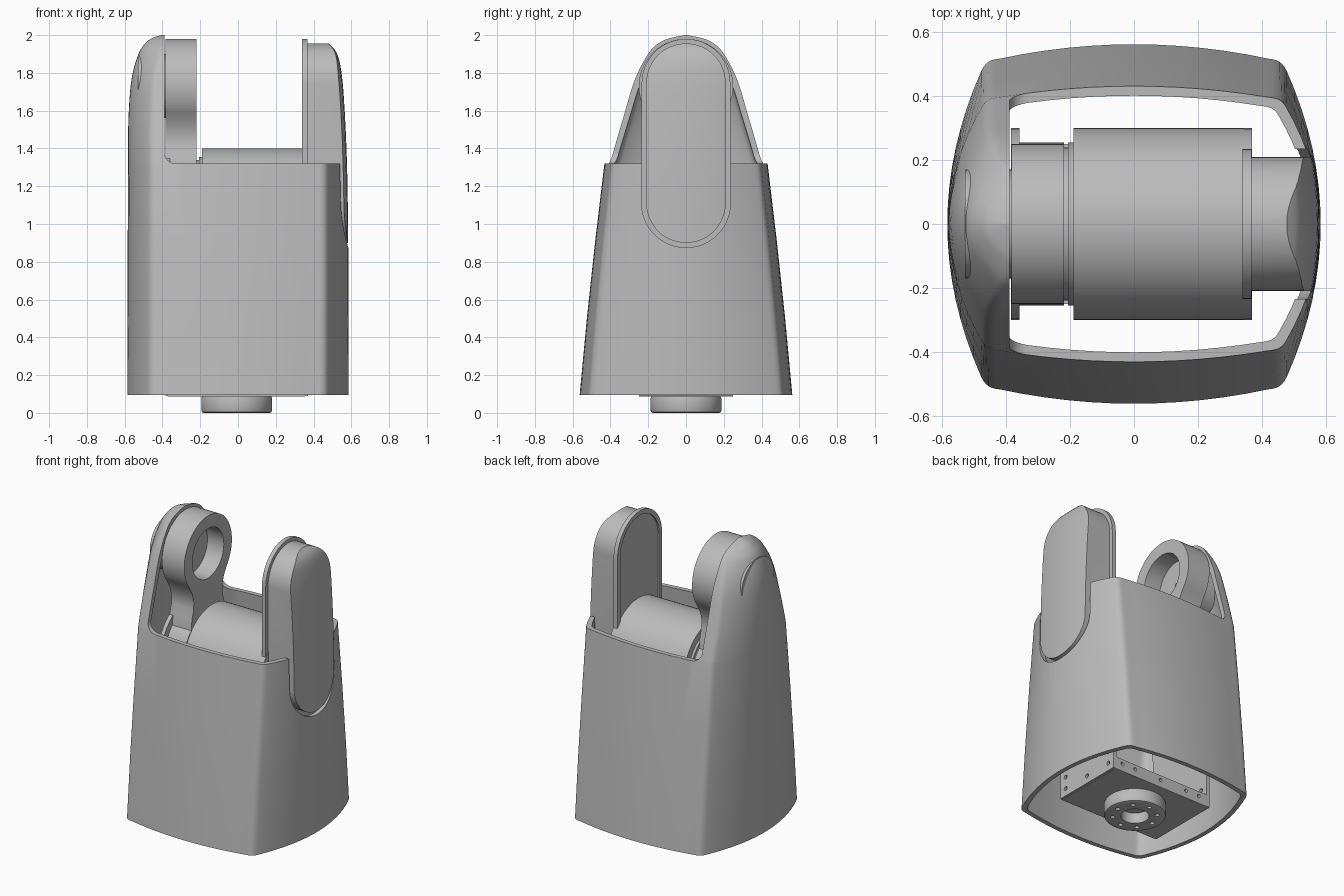
import bpy, bmesh, math
from mathutils import Vector
from mathutils.geometry import interpolate_bezier

if "Cube" in bpy.data.objects:
    bpy.data.objects.remove(bpy.data.objects["Cube"])

grey = bpy.data.materials.new("plain grey")
grey.use_nodes = True
colour = (0.5, 0.5, 0.5, 1)
grey.diffuse_color = colour
grey.node_tree.nodes["Principled BSDF"].inputs["Base Color"].default_value = colour


def loft(name, rings):
    """Closed solid through equally sized rings of points."""
    bm = bmesh.new()
    rows = [[bm.verts.new(p) for p in ring] for ring in rings]
    n = len(rows[0])
    for a, b in zip(rows, rows[1:]):
        for i in range(n):
            j = (i + 1) % n
            bm.faces.new((a[i], a[j], b[j], b[i]))
    bm.faces.new(rows[0][::-1])
    bm.faces.new(rows[-1])
    bmesh.ops.recalc_face_normals(bm, faces=bm.faces)
    mesh = bpy.data.meshes.new(name)
    bm.to_mesh(mesh)
    bm.free()
    mesh.materials.append(grey)
    ob = bpy.data.objects.new(name, mesh)
    bpy.context.collection.objects.link(ob)
    return ob


def prism(name, pts, axis, lo, hi):
    """Extrude a 2D outline along one axis."""
    place = {"x": lambda u, v, t: (t, u, v),
             "y": lambda u, v, t: (u, t, v),
             "z": lambda u, v, t: (u, v, t)}[axis]
    return loft(name, [[place(u, v, t) for u, v in pts] for t in (lo, hi)])


def arc(cu, cv, r, start, end, n=24):
    steps = [math.radians(start + (end - start) * i / n) for i in range(n + 1)]
    return [(cu + r * math.cos(a), cv + r * math.sin(a)) for a in steps]


def circle(cu, cv, r, n=48):
    return arc(cu, cv, r, 0, 360, n)[:-1]


def capsule(r, low, high):
    return arc(0, high, r, 0, 180) + arc(0, low, r, 180, 360)


def rect(u0, u1, v0, v1):
    return [(u0, v0), (u1, v0), (u1, v1), (u0, v1)]


def boolean(ob, cutter, operation="DIFFERENCE"):
    mod = ob.modifiers.new("cut", "BOOLEAN")
    mod.operation, mod.object, mod.solver = operation, cutter, "EXACT"
    bpy.context.view_layer.objects.active = ob
    bpy.ops.object.modifier_apply(modifier=mod.name)
    bpy.data.objects.remove(cutter)


def chamfer(ob, width, segments=2):
    mod = ob.modifiers.new("edge", "BEVEL")
    mod.width, mod.segments = width, segments
    mod.limit_method, mod.angle_limit = "ANGLE", math.radians(50)


# Bowed square cross-section with rounded corners, scaled to unit half sizes
quarter = [(0.585 - 0.46 * y * y, y) for y in [0.06 * i for i in range(9)]]
quarter += [tuple(p) for p in interpolate_bezier(
    Vector((0.479, 0.48)), Vector((0.465, 0.51)),
    Vector((0.45, 0.517)), Vector((0.42, 0.52)), 7)][1:]
quarter += [(x, 0.565 - 0.255 * x * x) for x in [0.07 * i for i in range(5, -1, -1)]]
half = quarter + [(-x, y) for x, y in quarter[-2::-1]]
outline = half + [(x, -y) for x, y in half[-2:0:-1]]
outline = [(x / 0.585, y / 0.565) for x, y in outline]


def smooth(rows, res=6):
    """Soft curve through a few (z, half x, half y) stations."""
    p = [Vector(r) for r in rows]
    p = [p[0]] + p + [p[-1]]
    out = []
    for a, b, c, d in zip(p, p[1:], p[2:], p[3:]):
        scale = (c - b).length / 3
        h1 = b + (c - a).normalized() * scale
        h2 = c - (d - b).normalized() * scale
        out += interpolate_bezier(b, h1, h2, c, res)[:-1]
    return out + [p[-1]]


def body(name, stations):
    return loft(name, [[(x * hx, y * hy, z) for x, y in outline]
                       for z, hx, hy in stations])


# Outer shell: tapered sleeve whose -x wall rises into a tall dome
RIM, WALL = 1.32, 0.03
hump = smooth([(RIM, 0.582, 0.432), (1.42, 0.582, 0.402), (1.58, 0.579, 0.352),
               (1.77, 0.563, 0.29), (1.91, 0.523, 0.212), (1.97, 0.476, 0.145),
               (1.99, 0.44, 0.088), (2.0, 0.405, 0.02)])
shell = body("shell", [(0.095, 0.585, 0.563), (0.5, 0.585, 0.525),
                       (0.9, 0.584, 0.482)] + hump)
inner = [(0.0, 0.585, 0.572), (0.5, 0.585, 0.525), (0.9, 0.584, 0.482)]
inner += [(RIM + (z - RIM) * 0.955, hx, hy) for z, hx, hy in hump]
boolean(shell, body("inside", [(z, hx - WALL, max(hy - WALL, 0.004))
                               for z, hx, hy in inner]))
opening = arc(-0.33, RIM + 0.06, 0.06, 180, 270, 8) + [(1, RIM), (1, 3), (-0.39, 3)]
boolean(shell, prism("opening", opening, "y", -1, 1))
boolean(shell, prism("slot", capsule(0.235, 1.11, 2), "x", 0.4, 1))

# Rounded arm on the +x side, its outer face following the shell
arm = prism("side_arm", capsule(0.21, 1.11, 1.746), "x", 0.365, 0.7)
envelope = smooth([(0.3, 0.584, 0.56), (0.9, 0.583, 0.56), (1.32, 0.577, 0.56),
                   (1.66, 0.561, 0.56), (1.82, 0.545, 0.56),
                   (1.91, 0.52, 0.56), (1.965, 0.47, 0.56)])
boolean(arm, body("arm_envelope", envelope), "INTERSECT")
plate = prism("side_arm_plate", capsule(0.235, 1.115, 1.745), "x", 0.34, 0.368)
boolean(plate, prism("recess", capsule(0.205, 1.115, 1.745), "x", 0.3, 0.35))

# Link on the -x side: ring on top, narrow waist, round foot
side = arc(0, 1.73, 0.25, 90, -38) + [(0.165, 1.52), (0.15, 1.46), (0.152, 1.41),
                                     (0.17, 1.35)] + arc(0, 1.1, 0.255, 46, -90)
link = prism("link", side + [(-y, z) for y, z in side[-2:0:-1]], "x", -0.384, -0.22)
boolean(link, prism("eye", circle(0, 1.73, 0.165), "x", -0.34, 0))
boolean(link, prism("eye_pin_hole", circle(0, 1.73, 0.02, 12), "x", -0.37, 0))
prism("link_hub", circle(0, 1.73, 0.17), "x", -0.53, -0.383)
prism("link_spacer", circle(0, 1.1, 0.24), "x", -0.222, -0.205)
prism("motor_collar", circle(0, 1.1, 0.255), "x", -0.206, -0.188)

# Motor drum
drum = prism("motor_drum", circle(0, 1.1, 0.3, 64), "x", -0.19, 0.345)

# Bracket: two round-topped walls joined by a floor tray
for label, x in (("left", 0.344), ("right", -0.385)):
    top = arc(0, 1.1, 0.3, 0, 180) + [(-0.25, 0.6), (-0.25, 0.09), (0.25, 0.09), (0.25, 0.6)]
    wall = prism(label + "_bracket_wall", top, "x", x, x + 0.026)
    for y in (-0.2, 0, 0.2):
        for z in (0.14, 0.22):
            if y or z < 0.2:
                boolean(wall, prism("hole", circle(y, z, 0.014, 12), "x", x - 0.1, x + 0.1))
floor = prism("bracket_floor", rect(-0.37, 0.355, -0.25, 0.25), "z", 0.088, 0.112)
for label, y in (("front", -0.25), ("back", 0.226)):
    lip = prism(label + "_bracket_lip", rect(-0.37, 0.355, 0.1, 0.17), "y", y, y + 0.024)
    for x in (-0.3, -0.2, 0, 0.2, 0.3):
        boolean(lip, prism("hole", circle(x, 0.138, 0.012, 12), "y", y - 0.1, y + 0.1))

# Bottom coupling with a bore and a ring of bolt holes
coupling = prism("coupling", circle(-0.007, 0, 0.187, 64), "z", 0, 0.09)
chamfer(coupling, 0.012)
bpy.context.view_layer.objects.active = coupling
bpy.ops.object.modifier_apply(modifier="edge")
boolean(coupling, prism("bore", circle(-0.007, 0, 0.085), "z", -1, 0.07))
for u, v in circle(-0.007, 0, 0.135, 8):
    boolean(coupling, prism("bolt_hole", circle(u, v, 0.014, 12), "z", -1, 0.03))

# Smooth shading with sharp edges kept
bpy.ops.object.select_all(action="DESELECT")
for ob in list(bpy.context.collection.objects):
    if ob.type == "MESH":
        ob.select_set(True)
        bpy.context.view_layer.objects.active = ob
bpy.ops.object.shade_smooth_by_angle(angle=math.radians(32))
